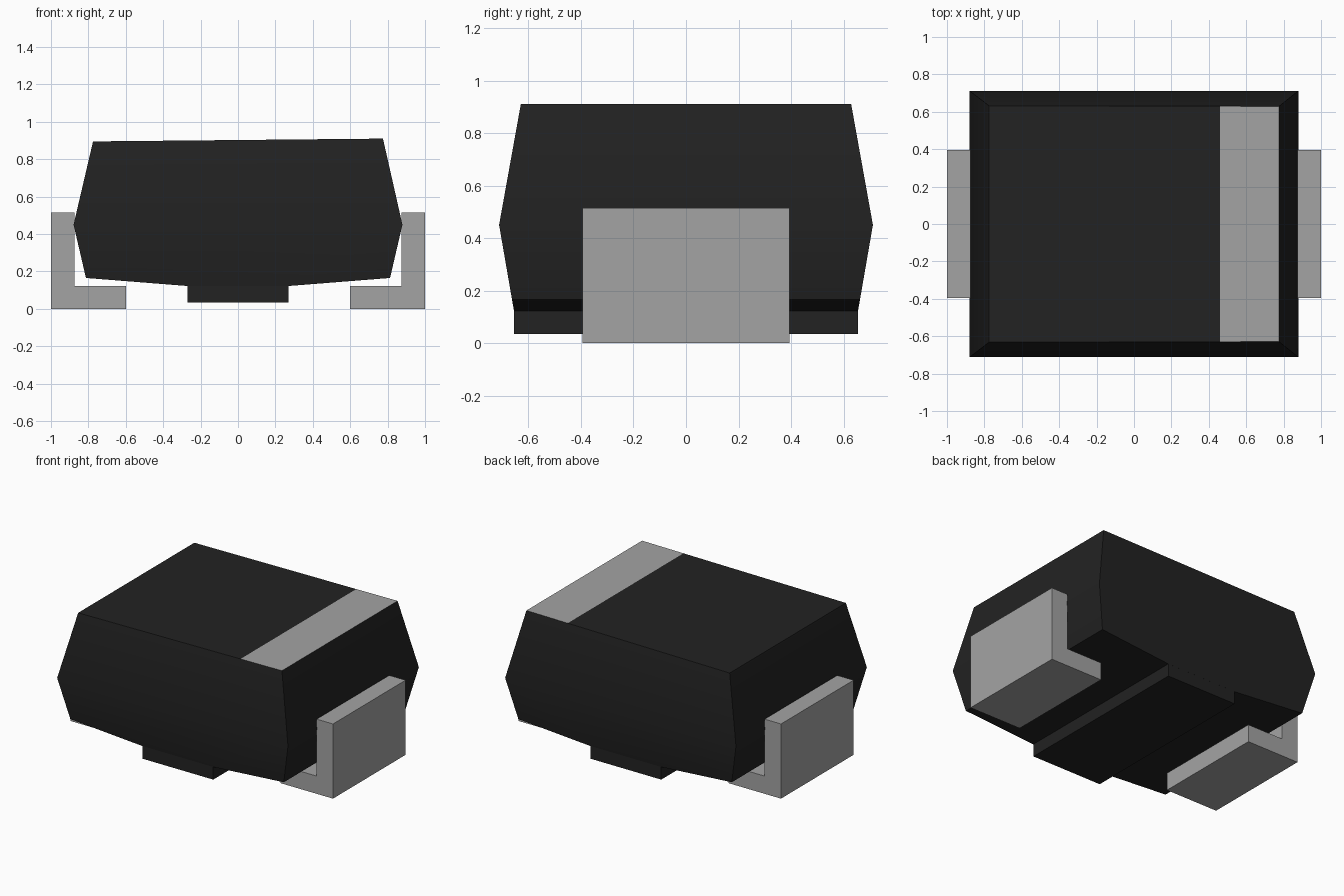
import bpy
import bmesh
import math

cube = bpy.data.objects.get("Cube")
if cube:
    bpy.data.objects.remove(cube, do_unlink=True)


def material(name, value):
    m = bpy.data.materials.new(name)
    m.use_nodes = True
    colour = (value, value, value, 1.0)
    m.diffuse_color = colour
    m.node_tree.nodes["Principled BSDF"].inputs["Base Color"].default_value = colour
    return m


BLACK = material("black plastic", 0.016)
GREY = material("grey metal", 0.37)


def make_object(name, bm, *mats):
    bmesh.ops.recalc_face_normals(bm, faces=bm.faces[:])
    mesh = bpy.data.meshes.new(name)
    bm.to_mesh(mesh)
    bm.free()
    for m in mats:
        mesh.materials.append(m)
    obj = bpy.data.objects.new(name, mesh)
    bpy.context.scene.collection.objects.link(obj)
    return obj


def extrude_profile(name, profile, half_depth, mat):
    """Prism from an (x, z) outline, running along y."""
    bm = bmesh.new()
    front = [bm.verts.new((x, -half_depth, z)) for x, z in profile]
    back = [bm.verts.new((x, half_depth, z)) for x, z in profile]
    bm.faces.new(front)
    bm.faces.new(back[::-1])
    n = len(profile)
    for i in range(n):
        j = (i + 1) % n
        bm.faces.new((front[i], back[i], back[j], front[j]))
    return make_object(name, bm, mat)


# Moulded body: widest at the parting line, drafted inwards above and below
MID_Z = 0.45
STRIPE_X = 0.46


def half_depth(z):
    draft = 0.18 if z > MID_Z else 0.173
    return 0.712 - abs(z - MID_Z) * draft


def top_z(x):
    return 0.9025 + 0.0097 * x


outline = [(-0.879, MID_Z), (-0.813, 0.165), (-0.27, 0.122), (0.27, 0.122),
           (0.813, 0.165), (0.879, MID_Z), (0.775, top_z(0.775)),
           (STRIPE_X, top_z(STRIPE_X)), (-0.775, top_z(-0.775))]
bm = bmesh.new()
front = [bm.verts.new((x, -half_depth(z), z)) for x, z in outline]
back = [bm.verts.new((x, half_depth(z), z)) for x, z in outline]
for side in (front, back):
    bm.faces.new(side[:6])                  # lower half of the wall
    bm.faces.new(side[5:] + side[:1])       # upper half of the wall
for i in range(len(outline)):
    j = (i + 1) % len(outline)
    face = bm.faces.new((front[i], back[i], back[j], front[j]))
    # Polarity band on the top
    if min(outline[i][0], outline[j][0]) >= STRIPE_X and min(outline[i][1], outline[j][1]) > 0.8:
        face.material_index = 1
body = make_object("body", bm, BLACK, GREY)

# Soft parting line, crisp corners
bpy.ops.object.select_all(action='DESELECT')
body.select_set(True)
bpy.context.view_layer.objects.active = body
bpy.ops.object.shade_smooth_by_angle(angle=math.radians(30))

# Standoff block under the body
extrude_profile("standoff", [(-0.27, 0.035), (0.27, 0.035), (0.27, 0.2), (-0.27, 0.2)],
                0.655, BLACK)

# L-shaped terminals, foot turned in under the body
terminal = [(0.6, 0.0), (1.0, 0.0), (1.0, 0.514), (0.875, 0.514), (0.875, 0.122), (0.6, 0.122)]
for name, s in (("left_terminal", 1), ("right_terminal", -1)):
    extrude_profile(name, [(s * x, z) for x, z in terminal], 0.395, GREY)
